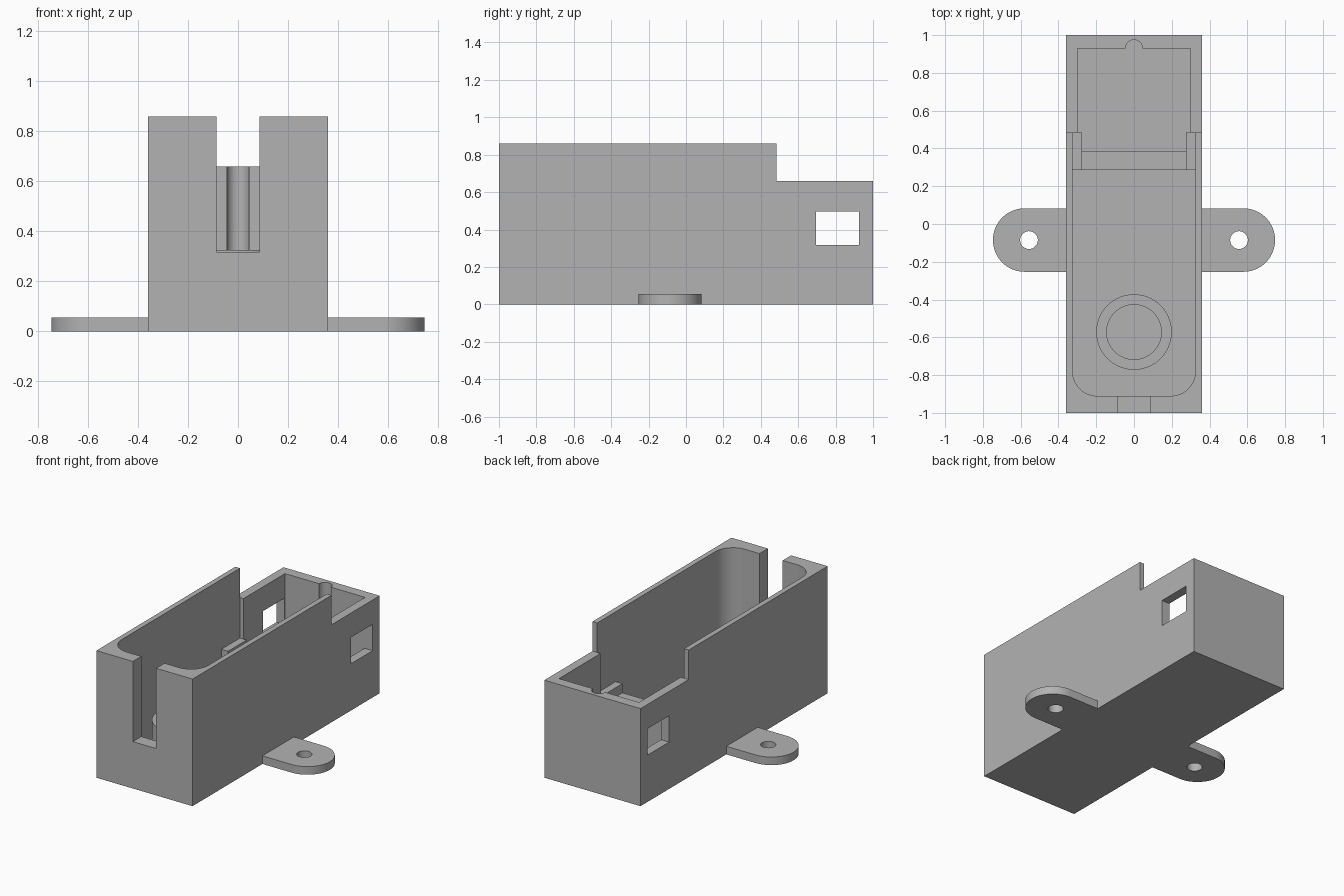
import bpy, bmesh
from math import sin, cos, pi, radians

cube = bpy.data.objects.get("Cube")
if cube:
    bpy.data.objects.remove(cube, do_unlink=True)

grey = bpy.data.materials.new("plain_grey")
grey.use_nodes = True
grey.diffuse_color = (0.45, 0.45, 0.45, 1)
grey.node_tree.nodes["Principled BSDF"].inputs["Base Color"].default_value = (0.45, 0.45, 0.45, 1)


def arc(cx, cy, r, start, end, steps=16):
    angles = [radians(start + (end - start) * i / steps) for i in range(steps + 1)]
    return [(cx + r * cos(a), cy + r * sin(a)) for a in angles]


def prism(name, outline, z0, z1):
    """Extrude a flat counter-clockwise outline from z0 to z1."""
    bm = bmesh.new()
    base = bm.faces.new([bm.verts.new((x, y, z0)) for x, y in outline])
    top = bmesh.ops.extrude_face_region(bm, geom=[base])["geom"]
    bmesh.ops.translate(bm, vec=(0, 0, z1 - z0),
                        verts=[g for g in top if isinstance(g, bmesh.types.BMVert)])
    bmesh.ops.recalc_face_normals(bm, faces=bm.faces)
    mesh = bpy.data.meshes.new(name)
    bm.to_mesh(mesh)
    bm.free()
    mesh.materials.append(grey)
    obj = bpy.data.objects.new(name, mesh)
    bpy.context.collection.objects.link(obj)
    return obj


def box(name, x0, x1, y0, y1, z0, z1):
    return prism(name, [(x0, y0), (x1, y0), (x1, y1), (x0, y1)], z0, z1)


def disc(name, x, y, r, z0, z1, steps=48):
    return prism(name, arc(x, y, r, 0, 360, steps)[:-1], z0, z1)


def cut(target, *cutters):
    """Subtract each cutter in turn, then discard it."""
    bpy.context.view_layer.objects.active = target
    for cutter in cutters:
        mod = target.modifiers.new("cut", "BOOLEAN")
        mod.operation, mod.solver, mod.object = "DIFFERENCE", "EXACT", cutter
        bpy.ops.object.modifier_apply(modifier=mod.name)
        bpy.data.objects.remove(cutter, do_unlink=True)


FLOOR, WIDE, TOP = 0.06, 0.36, 0.86

# Housing: open box with a lower rear end
housing = box("housing", -WIDE, WIDE, -1, 1, 0, TOP)
r, inner, front = 0.13, 0.325, -0.91
main_outline = (arc(-inner + r, front + r, r, 180, 270)
                + arc(inner - r, front + r, r, 270, 360)
                + [(inner, 0.485), (-inner, 0.485)])
cut(housing,
    box("rear_step", -0.5, 0.5, 0.485, 1.2, 0.66, 1.2),
    prism("main_cavity", main_outline, FLOOR, 1.2),
    box("rear_cavity", -0.3, 0.3, 0.4, 0.93, FLOOR, 1.2),
    disc("wire_groove", 0, 0.93, 0.045, FLOOR, 1.2, 32),
    box("front_slot", -0.087, 0.087, -1.2, -0.85, 0.317, 1.2),
    box("side_windows", -0.5, 0.5, 0.695, 0.925, 0.317, 0.495))

# Ring stand on the floor
ring = disc("ring_stand", 0, -0.572, 0.2, FLOOR, 0.325, 64)
cut(ring, disc("ring_hole", 0, -0.572, 0.145, 0, 0.5, 64))

# Low wall across the cavity, held between two side ribs
cross_wall = box("cross_wall", -0.275, 0.275, 0.287, 0.387, FLOOR, 0.325)
parts = [housing, ring, cross_wall]

for side, s in (("left", 1), ("right", -1)):
    x0, x1 = sorted((s * 0.275, s * 0.325))
    parts.append(box(side + "_rib", x0, x1, 0.287, 0.485, FLOOR, 0.387))
    # Rounded mounting tab with a screw hole
    outline = arc(0.579, -0.085, 0.168, -90, 90, 32) + [(WIDE, 0.083), (WIDE, -0.253)]
    tab = prism(side + "_mounting_tab", [(s * x, y) for x, y in outline], 0, 0.055)
    cut(tab, disc("screw_hole", s * 0.556, -0.085, 0.047, -0.1, 0.2, 32))
    parts.append(tab)

# Smooth the curved walls and keep the corners crisp
bpy.ops.object.select_all(action="DESELECT")
for part in parts:
    part.select_set(True)
bpy.context.view_layer.objects.active = housing
bpy.ops.object.shade_smooth_by_angle(angle=radians(30))
